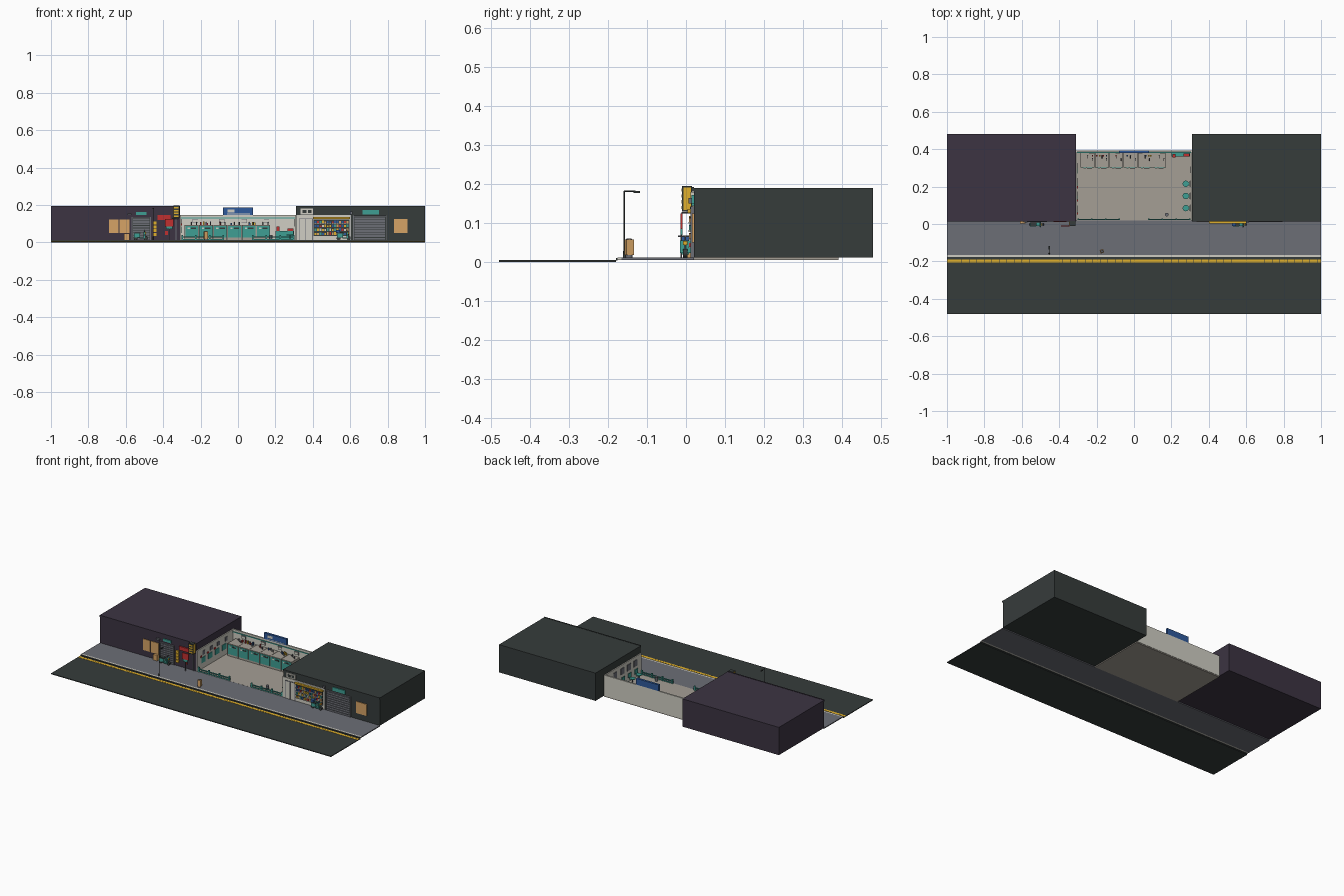
import bpy, bmesh, math, random
from mathutils import Matrix, Vector

if "Cube" in bpy.data.objects:
    bpy.data.objects.remove(bpy.data.objects["Cube"])
random.seed(4)

def lin(h):
    c = [int(h[i:i + 2], 16) / 255 for i in (0, 2, 4)]
    return [x / 12.92 if x <= 0.04045 else ((x + 0.055) / 1.055) ** 2.4 for x in c] + [1]

M = {}
for n, h in dict(charcoal='363c3b', plum='3c3442', slate='6c6e76', floor_beige='a59f95', offwhite='d0cec4',
                 teal='3f9f94', yellow='e0b02c', red='c03030', tan='d6a466', blue='2f5a9c').items():
    M[n] = bpy.data.materials.new(n)
    M[n].diffuse_color = lin(h)

def finish(name, bm, mat):
    me = bpy.data.meshes.new(name)
    bm.to_mesh(me)
    bm.free()
    me.materials.append(M[mat])
    ob = bpy.data.objects.new(name, me)
    bpy.context.collection.objects.link(ob)
    return ob

def boxes(name, mat, *bs, turn=None):
    """Each box is x0, x1, y0, y1, z0, z1."""
    bm = bmesh.new()
    for a, b, c, d, e, f in bs:
        m = Matrix.Translation(((a + b) / 2, (c + d) / 2, (e + f) / 2)) @ Matrix.Diagonal((b - a, d - c, f - e, 1))
        bmesh.ops.create_cube(bm, size=1, matrix=m)
    if turn:
        bmesh.ops.rotate(bm, verts=bm.verts, cent=turn[0], matrix=Matrix.Rotation(turn[1], 3, 'Z'))
    return finish(name, bm, mat)

def rods(name, mat, *rs, n=10):
    """Each rod is start, end, radius, end radius."""
    bm = bmesh.new()
    for p, q, r, r2 in rs:
        p, q = Vector(p), Vector(q)
        d = q - p
        m = Matrix.Translation((p + q) / 2) @ d.to_track_quat('Z', 'Y').to_matrix().to_4x4()
        bmesh.ops.create_cone(bm, cap_ends=True, segments=n, radius1=r, radius2=r2, depth=d.length, matrix=m)
    ob = finish(name, bm, mat)
    for p in ob.data.polygons:
        p.use_smooth = len(p.vertices) == 4
    return ob

# Street, kerb and pavement
boxes('road', 'charcoal', (-1, 1, -.48, -.18, 0, .005))
boxes('pavement', 'slate', (-1, 1, -.165, .02, .006, .012))
boxes('kerb', 'offwhite', (-1, 1, -.176, -.165, .006, .012))
boxes('kerb_edge', 'charcoal', (-1, 1, -.18, -.176, .004, .011))
boxes('yellow_line', 'yellow', *[(-1 + i * .02, -.981 + i * .02, -.207, -.189, .004, .006) for i in range(100)])

# Neighbouring buildings with parapet band
for side, x0, x1, mat in (('left', -1, -.31, 'plum'), ('right', .31, 1, 'charcoal')):
    boxes(side + '_building', mat, (x0, x1, .02, .48, .012, .191))
    boxes(side + '_parapet', mat, (x0, x1, .014, .02, .182, .193))

# Open shop shell
boxes('shop_floor', 'floor_beige', (-.31, .31, .02, .392, .006, .0125))
boxes('shop_walls', 'offwhite', (-.31, .31, .384, .394, .0125, .146),
      (-.31, -.304, .02, .384, .0125, .146), (.304, .31, .02, .384, .0125, .146))
boxes('shop_sign', 'blue', (-.08, .08, .38, .394, .146, .186))
boxes('shop_sign_bars', 'offwhite', (-.06, .065, .379, .38, .15, .153), (-.055, -.02, .379, .38, .16, .176))
boxes('wall_rail', 'teal', (-.304, .304, .38, .384, .128, .133))

# Low front barrier with posts, split by the entrance
fr, posts = [], []
for s in (-1, 1):
    a, b = sorted((s * .08, s * .303))
    fr += [(a, b, .022, .028, .0125, .018), (a, b, .022, .028, .026, .031)]
    for x in (.08, .15, .225, .298):
        posts.append((s * x - .004, s * x + .004, .021, .03, .0125, .04))
boxes('front_barrier', 'teal', *fr, *posts)

# Washing machine row along the back wall
body, door, gap, panel, spout, shelf_items = [], [], [], [], [], []
for i in range(6):
    a = -.285 + i * .0765
    b = a + .0745
    body.append((a, b, .302, .382, .0125, .092))
    door.append((a + .003, b - .003, .299, .302, .026, .088))
    gap.append(((a + b) / 2 - .004, (a + b) / 2 + .024, .2975, .299, .072, .08))
    panel.append(((a + b) / 2 - .022, (a + b) / 2 - .01, .2975, .299, .072, .08))
    spout += [((a + b) / 2, .365, .092), ((a + b) / 2 + .025, .35, .092)]
boxes('counter_units', 'floor_beige', *body)
boxes('counter_doors', 'teal', *door)
boxes('counter_displays', 'charcoal', *gap)
boxes('counter_buttons', 'offwhite', *panel)
rods('counter_spouts', 'slate', *[(p, (p[0], p[1], p[2] + .016), .003, .003) for p in spout],
     *[((p[0], p[1], p[2] + .016), (p[0], p[1] - .014, p[2] + .014), .002, .002) for p in spout])
for m in ('red', 'blue', 'yellow'):
    boxes('bottles_' + m, m, *[(x, x + .007, .36, .368, .092, .092 + random.uniform(.01, .02))
                               for x in [random.uniform(-.27, .16) for _ in range(4)]])
boxes('wall_notices', 'offwhite', *[(x, x + .025, .377, .38, .106, .122) for x in (-.24, -.1, .02, .14)])
boxes('wall_notice_frames', 'slate', *[(x - .002, x + .027, .38, .384, .104, .124) for x in (-.24, -.1, .02, .14)])
boxes('corner_cabinet', 'teal', (.2, .3, .362, .384, .0125, .06))
boxes('corner_goods', 'red', (.205, .222, .355, .375, .06, .085), (.265, .298, .36, .378, .06, .075))

# Chairs by the right wall
st, bk, leg = [], [], []
for y in (.085, .15, .215):
    st.append(((.277, y, .036), (.277, y, .042), .017, .017))
    leg.append(((.277, y, .0125), (.277, y, .036), .003, .003))
    bk.append((.294, .298, y - .015, y + .015, .042, .07))
rods('stool_seats', 'teal', *st, n=14)
rods('stool_legs', 'slate', *leg)
boxes('stool_backs', 'teal', *bk)
boxes('right_wall_mirrors', 'slate', *[(.301, .304, y - .018, y + .018, .085, .125) for y in (.085, .15, .215, .29)])
boxes('left_wall_posters', 'teal', *[(-.304, -.301, y, y + .04, .05, .085) for y in (.06, .13, .2, .27)])
boxes('left_wall_papers', 'slate', *[(-.304, -.301, y, y + .025, .1, .125) for y in (.07, .15, .22, .3)])
boxes('left_wall_cards', 'red', *[(-.304, -.3, y, y + .012, .09, .1) for y in (.05, .12, .19)])
rods('small_bin', 'slate', ((.175, .05, .0125), (.175, .05, .04), .008, .01))

# Roller shutters with frame
def shutter(name, x0, x1, z0, z1):
    n = 9
    h = (z1 - z0) / n
    boxes(name + '_back', 'charcoal', (x0, x1, .016, .02, z0, z1))
    boxes(name + '_slats', 'slate', *[(x0 + .004, x1 - .004, .013, .016, z0 + i * h, z0 + (i + .75) * h) for i in range(n)])
    boxes(name + '_frame', 'slate', (x0 - .004, x0, .012, .02, .012, z1 + .006), (x1, x1 + .004, .012, .02, .012, z1 + .006),
          (x0, x1, .01, .02, z1, z1 + .006))
shutter('left_shutter', -.565, -.47, .014, .13)
shutter('right_shutter', .62, .79, .014, .137)

# Boards and signs on the facades
boxes('facade_boards', 'tan', (-.69, -.64, .016, .02, .05, .122), (-.633, -.58, .016, .02, .05, .122),
      (.833, .907, .016, .02, .05, .125), (-.61, -.58, .004, .02, .012, .048))
boxes('shutter_signs', 'teal', (-.545, -.49, .014, .02, .146, .162), (.665, .755, .014, .02, .15, .173))
boxes('red_signs', 'red', (-.43, -.36, .012, .02, .12, .145), (-.39, -.375, .014, .02, .04, .06))
boxes('yellow_strips', 'yellow', *[(-.455, -.435, .013, .02, z, z + .016) for z in (.035, .055, .075, .095)])
boxes('blade_sign', 'charcoal', (-.346, -.314, -.01, .016, .13, .196))
boxes('blade_sign_face', 'yellow', *[(-.343, -.317, -.012, .0165, z, z + .008) for z in (.136, .151, .166, .181)],
      (-.3475, -.3125, -.007, .013, .134, .192))
boxes('swing_sign', 'red', (-.39, -.345, -.014, -.009, .085, .125))
boxes('swing_sign_lower', 'teal', (-.385, -.35, -.0135, -.0095, .07, .085))
rods('swing_sign_arm', 'slate', ((-.35, -.01, .127), (-.32, .02, .127), .002, .002), ((-.367, -.012, .012), (-.367, -.012, .07), .002, .002))
boxes('wall_unit', 'slate', (-.59, -.57, .008, .02, .145, .155), (.6, .612, .006, .02, .15, .165))
boxes('drain_pipe', 'slate', (-.335, -.33, .014, .02, .012, .13))

# Kiosk front on right building
boxes('kiosk_wall', 'offwhite', (.313, .605, .016, .02, .012, .145))
boxes('kiosk_door_frame', 'slate', *[(x, x + .004, .013, .016, .012, .128) for x in (.325, .36, .396)],
      (.325, .4, .013, .016, .124, .128))
boxes('kiosk_sign', 'offwhite', (.335, .4, .012, .02, .15, .18))
boxes('kiosk_sign_marks', 'charcoal', (.345, .365, .011, .012, .157, .173), (.375, .392, .011, .012, .157, .173))
boxes('kiosk_awning', 'yellow', (.4, .6, .004, .018, .126, .136))
boxes('kiosk_shelves', 'charcoal', (.405, .595, .0145, .016, .035, .122))
rows = [.04, .061, .082, .103]
boxes('kiosk_shelf_boards', 'offwhite', *[(.405, .595, .006, .0145, z - .004, z) for z in rows])
goods = {m: [] for m in ('red', 'blue', 'yellow', 'teal', 'tan', 'offwhite')}
for z in rows:
    for i in range(14):
        x = .409 + i * .0132
        goods[random.choice(list(goods))].append((x, x + .01, .008, .0145, z, z + random.uniform(.009, .015)))
for m, b in goods.items():
    boxes('shelf_goods_' + m, m, *b)

# Parked scooters
def scooter(name, x, s, mat):
    y = -.002
    rods(name + '_wheels', 'charcoal', *[((x + d * s, y - .006, .023), (x + d * s, y + .006, .023), .011, .011) for d in (-.027, .027)], n=14)
    boxes(name + '_body', mat, *[(min(x + a * s, x + b * s), max(x + a * s, x + b * s), y - w, y + w, c, d) for a, b, w, c, d in
          ((-.036, -.004, .011, .026, .046), (-.006, .02, .01, .02, .026), (.016, .024, .014, .024, .056))])
    boxes(name + '_seat', 'charcoal', (x - s * .018 - .016, x - s * .018 + .016, y - .009, y + .009, .046, .052))
    boxes(name + '_lamp', 'yellow', (x + s * .025 - .003, x + s * .025 + .003, y - .006, y + .006, .044, .054))
    rods(name + '_steering', 'slate', ((x + .027 * s, y, .023), (x + .018 * s, y, .066), .002, .002),
         ((x + .018 * s, y - .018, .066), (x + .018 * s, y + .018, .066), .002, .002))
scooter('left_scooter', -.52, 1, 'teal')
scooter('right_scooter', .565, 1, 'teal')
boxes('scooter_crate', 'blue', (.525, .545, -.012, .008, .052, .066))

# Street lamp and litter bin
rods('street_lamp', 'charcoal', ((-.453, -.158, .012), (-.453, -.158, .183), .002, .002), ((-.453, -.158, .012), (-.453, -.158, .03), .004, .003),
     ((-.453, -.159, .182), (-.453, -.13, .182), .0015, .0015))
boxes('street_lamp_head', 'charcoal', (-.457, -.449, -.135, -.118, .178, .183))
boxes('litter_bin', 'tan', (-.182, -.162, -.156, -.136, .018, .058), turn=((-.172, -.146, 0), .25))
rods('litter_bin_base', 'slate', ((-.172, -.146, .012), (-.172, -.146, .018), .009, .009), ((-.172, -.146, .058), (-.172, -.146, .061), .008, .006))

for m in bpy.data.materials:
    if m.users and not m.is_grease_pencil:
        m.use_nodes = True
        m.node_tree.nodes["Principled BSDF"].inputs["Base Color"].default_value = m.diffuse_color
